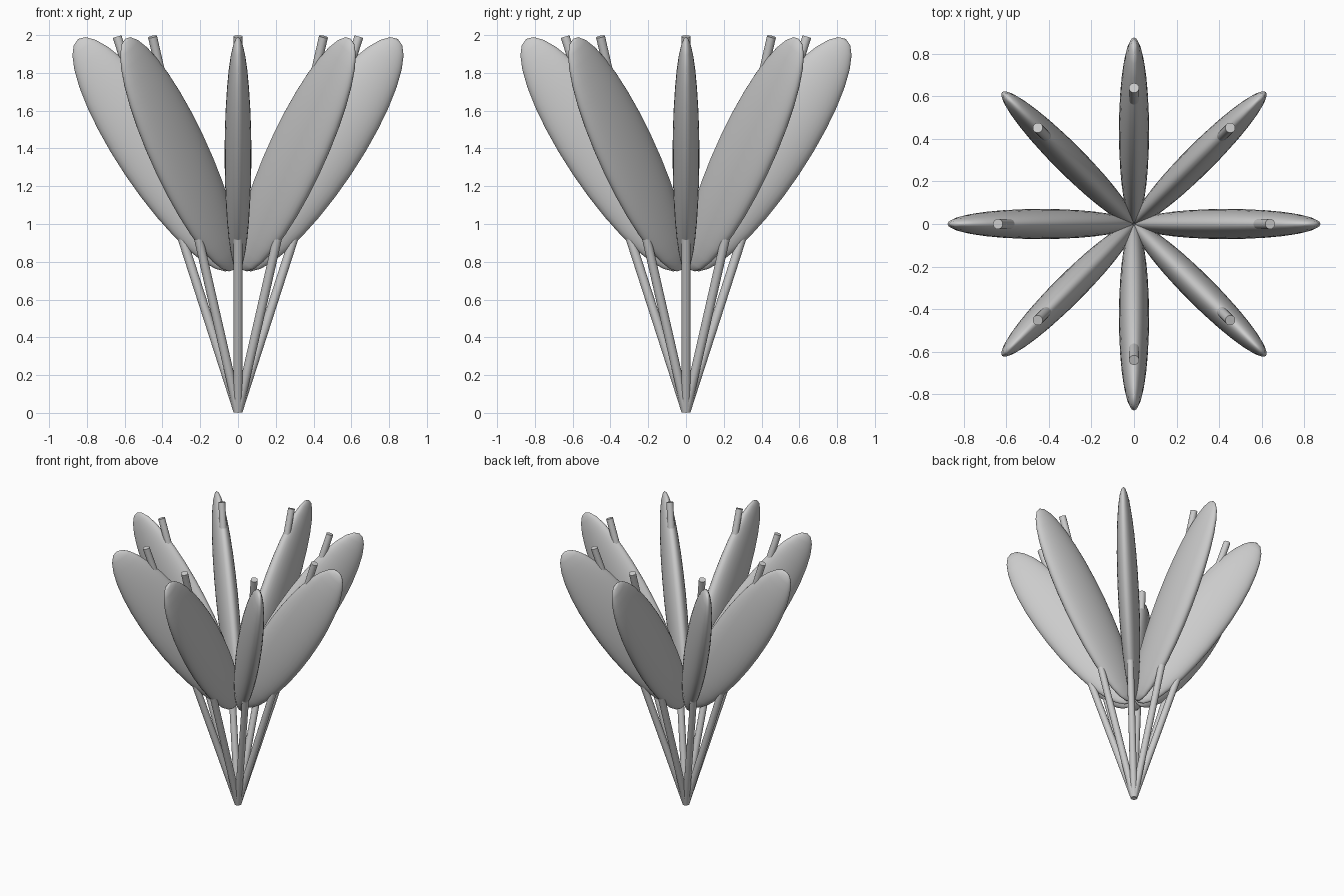
import bpy, math
from mathutils import Matrix, Vector

if "Cube" in bpy.data.objects:
    bpy.data.objects.remove(bpy.data.objects["Cube"])

COUNT = 8
STEM_R = 0.024
STEM_TILT = math.atan2(0.64, 1.984)
LEAF_TILT = math.radians(33.8)


def place(obj, matrix):
    obj.data.transform(matrix)
    obj.location = (0, 0, 0)
    bpy.ops.object.shade_smooth_by_angle(angle=math.radians(35))


for i in range(COUNT):
    spin = Matrix.Rotation(i * math.tau / COUNT, 4, 'Z')

    # Slender stem leaning outward from the common base
    length = math.hypot(0.64, 1.984)
    bpy.ops.mesh.primitive_cylinder_add(vertices=16, radius=STEM_R, depth=length)
    stem = bpy.context.object
    stem.name = f"stem_{i + 1}"
    place(stem, spin @ Matrix.Translation((0, 0, 0.008))
          @ Matrix.Rotation(STEM_TILT, 4, 'Y')
          @ Matrix.Translation((0, 0, length / 2)))

    # Flattened ellipsoid leaf, edge-on to the centre
    bpy.ops.mesh.primitive_uv_sphere_add(segments=32, ring_count=16, radius=1)
    leaf = bpy.context.object
    leaf.name = f"leaf_{i + 1}"
    place(leaf, spin @ Matrix.Translation((0.437, 0, 1.369))
          @ Matrix.Rotation(LEAF_TILT, 4, 'Y')
          @ Matrix.Diagonal(Vector((0.194, 0.071, 0.735, 1))))
